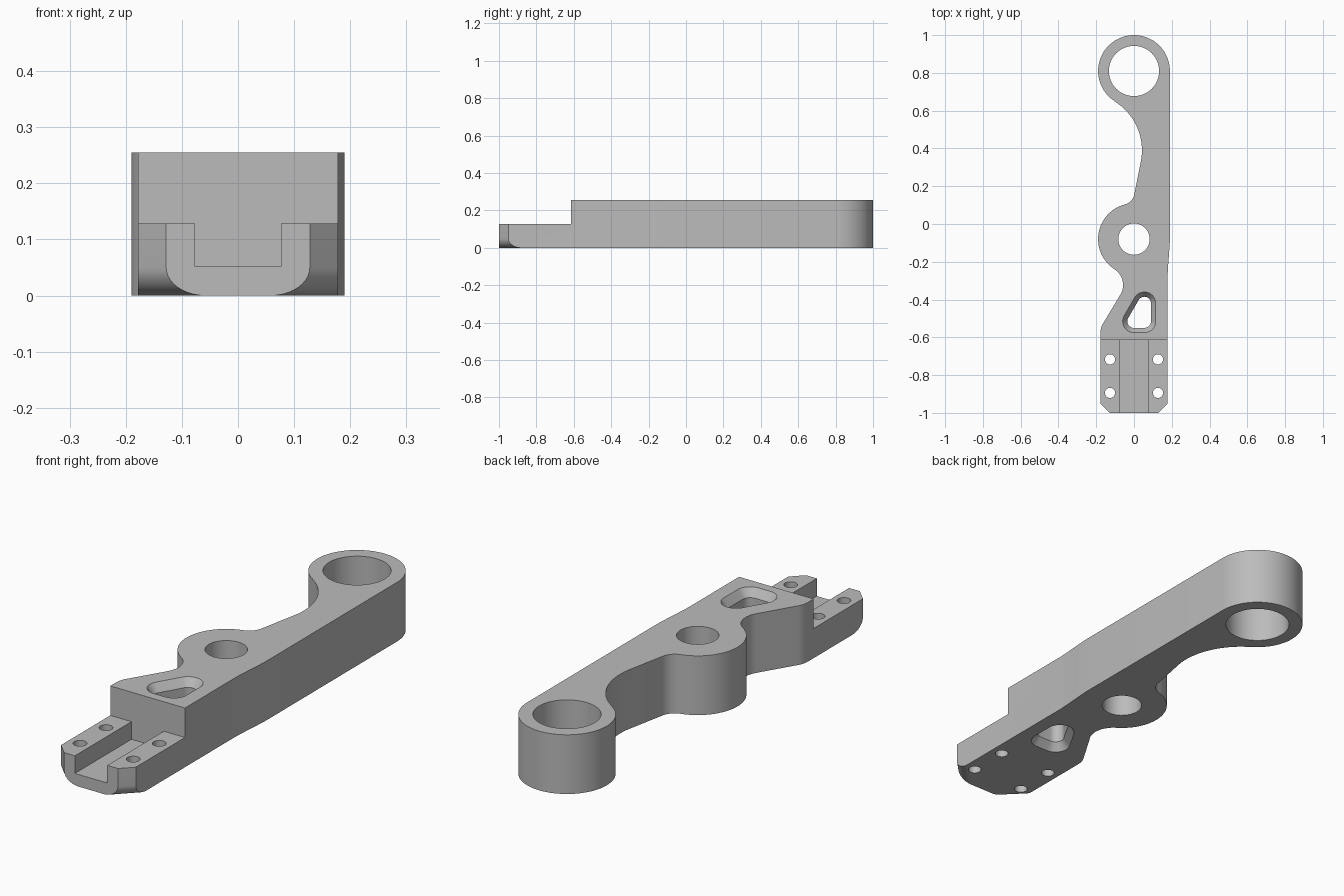
import bpy, bmesh
from math import sin, cos, radians, pi

if "Cube" in bpy.data.objects:
    bpy.data.objects.remove(bpy.data.objects["Cube"])

HEIGHT, TONGUE, STEP_Y = 0.255, 0.128, -0.615

grey = bpy.data.materials.new("plain_grey")
grey.use_nodes = True
grey.diffuse_color = (0.5, 0.5, 0.5, 1)
grey.node_tree.nodes["Principled BSDF"].inputs["Base Color"].default_value = (0.5, 0.5, 0.5, 1)


def arc(cx, cy, r, start, end, steps=16):
    """Points along an arc, angles in degrees."""
    angles = [radians(start + (end - start) * i / steps) for i in range(steps + 1)]
    return [(cx + r * cos(a), cy + r * sin(a)) for a in angles]


def loft(name, layers):
    """Closed solid through (z, outline) layers."""
    bm = bmesh.new()
    rings = [[bm.verts.new((x, y, z)) for x, y in outline] for z, outline in layers]
    for low, high in zip(rings, rings[1:]):
        for i in range(len(low)):
            j = (i + 1) % len(low)
            bm.faces.new((low[i], low[j], high[j], high[i]))
    bm.faces.new(rings[0][::-1])
    bm.faces.new(rings[-1])
    bmesh.ops.recalc_face_normals(bm, faces=bm.faces)
    mesh = bpy.data.meshes.new(name)
    bm.to_mesh(mesh)
    bm.free()
    obj = bpy.data.objects.new(name, mesh)
    mesh.materials.append(grey)
    bpy.context.collection.objects.link(obj)
    return obj


def cut(target, cutter):
    """Subtract the cutter and discard it."""
    cutter.hide_render = True
    mod = target.modifiers.new("cut", "BOOLEAN")
    mod.operation, mod.solver, mod.object = "DIFFERENCE", "EXACT", cutter
    bpy.context.view_layer.objects.active = target
    bpy.ops.object.modifier_apply(modifier=mod.name)
    bpy.data.objects.remove(cutter)


def box(x0, x1, y0, y1, z0, z1):
    outline = [(x0, y0), (x1, y0), (x1, y1), (x0, y1)]
    return loft("box_cutter", [(z0, outline), (z1, outline)])


def bore(x, y, r, steps=48):
    outline = arc(x, y, r, 0, 360, steps)[:-1]
    return loft("bore_cutter", [(-0.1, outline), (HEIGHT + 0.1, outline)])


# Arm outline, counter-clockwise from the chamfered front end
outline = [(-0.128, -1), (0.128, -1), (0.178, -0.95),
           (0.178, -0.27), (0.180, -0.23), (0.186, -0.15), (0.19, -0.09)]
outline += arc(0, 0.81, 0.19, 0, 238, 48)              # end ring
outline += arc(-0.262, 0.39, 0.304, 58, -10, 24)[1:]   # long hollow
outline += arc(-0.067, 0.171, 0.07, -10, -75, 12)      # fillet into boss
outline += arc(0, -0.08, 0.19, 105, 237, 32)[1:]       # middle boss
outline += arc(-0.158, -0.323, 0.1, 57, -31, 16)[1:]   # waist
outline += arc(-0.078, -0.578, 0.1, 149, 180, 6)       # shoulder
outline += [(-0.178, -0.95)]
arm = loft("lever_arm", [(0, outline), (HEIGHT, outline)])

# Round the lower edges of the front chamfers
bm = bmesh.new()
bm.from_mesh(arm.data)
edges = []
for e in bm.edges:
    a, b = (v.co for v in e.verts)
    slanted = abs(a.x - b.x) > 0.01 and abs(a.y - b.y) > 0.01
    if a.z + b.z < 0.001 and max(a.y, b.y) < -0.9 and slanted:
        edges.append(e)
bmesh.ops.bevel(bm, geom=edges, offset=0.05, offset_type="OFFSET", segments=10,
                profile=0.5, affect="EDGES", clamp_overlap=False)
bm.to_mesh(arm.data)
bm.free()

# Stepped tongue with a central channel
cut(arm, box(-0.4, 0.4, -1.2, STEP_Y, TONGUE, 0.5))
cut(arm, box(-0.077, 0.077, -1.2, STEP_Y, 0.052, 0.4))

# Pivot bores and screw holes
cut(arm, bore(0, 0.81, 0.133, 64))
cut(arm, bore(0, -0.08, 0.083))
for side in (-1, 1):
    for y in (-0.717, -0.894):
        cut(arm, bore(side * 0.127, y, 0.027, 32))


# Rounded triangular window, flared at both faces
def window(grow):
    r = 0.035 + grow
    return (arc(0, -0.515, r, 150, 270, 12) + arc(0.055, -0.515, r, 270, 360, 10)
            + arc(0.055, -0.42, r, 0, 150, 14))


FLARE, DEPTH, OVER = 0.025, 0.035, 0.01
wide = window(FLARE * (DEPTH + OVER) / DEPTH)
cut(arm, loft("window_cutter", [(-OVER, wide), (DEPTH, window(0)),
                                (HEIGHT - DEPTH, window(0)), (HEIGHT + OVER, wide)]))

# Smooth curved walls, keep edges sharp
bpy.ops.object.select_all(action="DESELECT")
arm.select_set(True)
bpy.context.view_layer.objects.active = arm
bpy.ops.object.shade_smooth_by_angle(angle=pi / 6)
